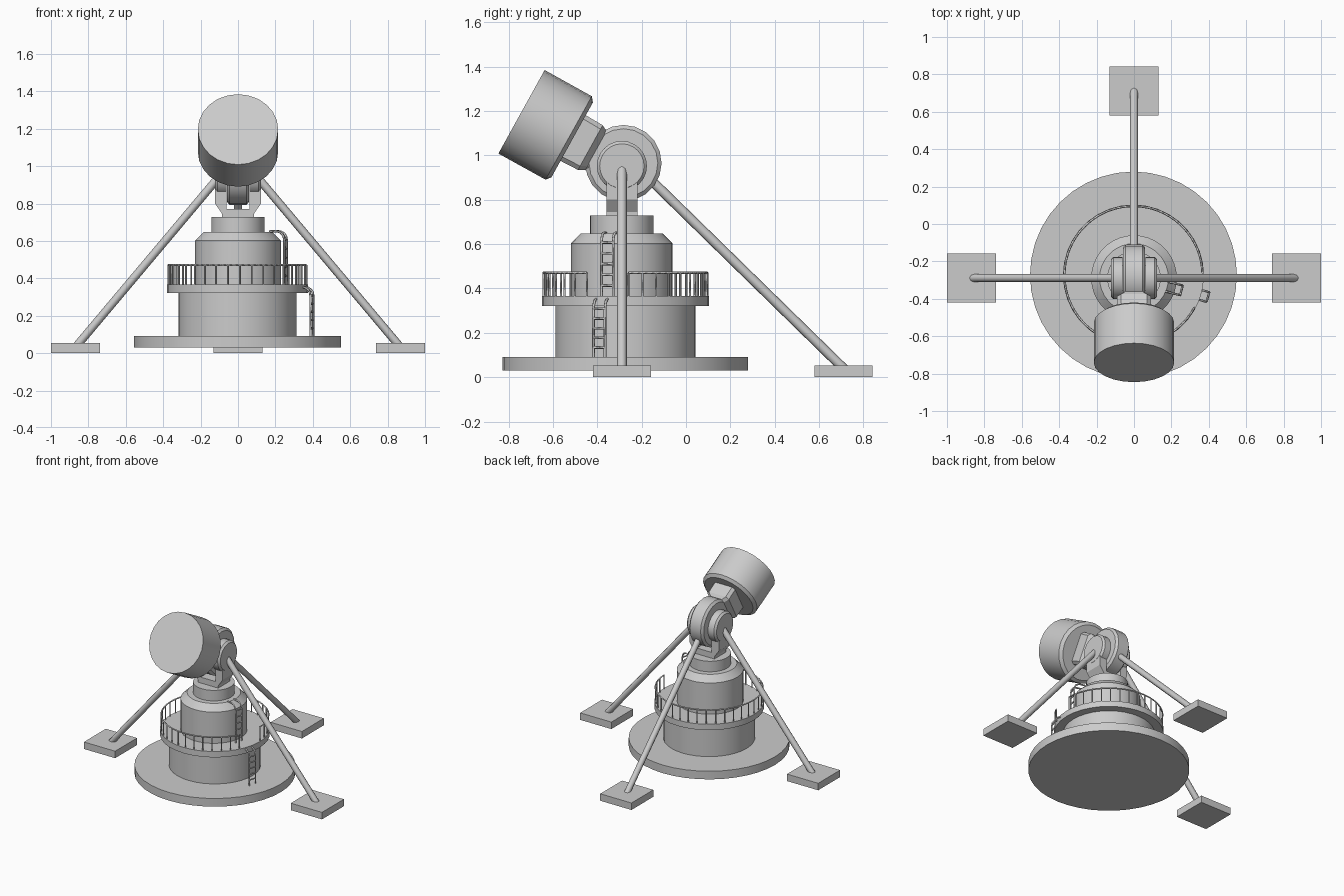
import bpy, bmesh
from math import sin, cos, pi, radians
from mathutils import Vector

if "Cube" in bpy.data.objects:
    bpy.data.objects.remove(bpy.data.objects["Cube"])

AXIS = (0, -0.289)          # upper tower and pivot axis
BASE = (-0.003, -0.273)     # base and deck axis
PIVOT = (0, -0.287, 0.955)
TILT = (radians(61), 0, 0)


def loft(name, rings, loc=(0, 0, 0), rot=(0, 0, 0), smooth=True):
    """Skin a list of equal-length closed rings and cap both ends."""
    bm = bmesh.new()
    vs = [[bm.verts.new(p) for p in ring] for ring in rings]
    n = len(vs[0])
    for a, b in zip(vs, vs[1:]):
        for i in range(n):
            bm.faces.new((a[i], a[(i + 1) % n], b[(i + 1) % n], b[i]))
    bm.faces.new(vs[0][::-1])
    bm.faces.new(vs[-1])
    bmesh.ops.recalc_face_normals(bm, faces=bm.faces)
    me = bpy.data.meshes.new(name)
    bm.to_mesh(me)
    bm.free()
    ob = bpy.data.objects.new(name, me)
    bpy.context.collection.objects.link(ob)
    ob.location, ob.rotation_euler = loc, rot
    if smooth:
        bpy.ops.object.select_all(action='DESELECT')
        ob.select_set(True)
        bpy.context.view_layer.objects.active = ob
        bpy.ops.object.shade_smooth_by_angle(angle=radians(30))
    return ob


def lathe(name, profile, loc, rot=(0, 0, 0), seg=36):
    """Round part from (radius, z) points."""
    rings = [[(r * cos(2 * pi * i / seg), r * sin(2 * pi * i / seg), z)
              for i in range(seg)] for r, z in profile]
    return loft(name, rings, loc, rot)


def tubes(name, paths, radius, res=0):
    """Several bent bars in one curve object."""
    cu = bpy.data.curves.new(name, 'CURVE')
    cu.dimensions = '3D'
    cu.bevel_depth, cu.bevel_resolution, cu.use_fill_caps = radius, res, True
    for pts in paths:
        sp = cu.splines.new('POLY')
        sp.points.add(len(pts) - 1)
        for p, co in zip(sp.points, pts):
            p.co = (*co, 1)
    ob = bpy.data.objects.new(name, cu)
    bpy.context.collection.objects.link(ob)


def polar(c, r, deg, z):
    return (c[0] + r * cos(radians(deg)), c[1] + r * sin(radians(deg)), z)


# Base disc, drum, deck and upper tower
lathe("base_disc", [(.553, .03), (.553, .092)], (*BASE, 0), seg=40)
lathe("lower_drum", [(.316, .08), (.316, .33)], (*BASE, 0))
lathe("deck", [(.377, .322), (.377, .366)], (*BASE, 0))
lathe("upper_tower", [(.229, .36), (.229, .603), (.184, .648), (.143, .648), (.143, .728)],
      (*AXIS, 0))

# Deck railing with a gap at the ladder
posts = [[polar(BASE, .369, 2 + 10 * i, z) for z in (.36, .47)] for i in range(34)]
tubes("railing_posts", posts, .005)
tubes("railing_top", [[polar(BASE, .369, 2 + 5 * i, .471) for i in range(67)]], .006)


# Ladders with hooked tops
def ladder(name, c, ang, r_out, r_in, z0, z1, rungs):
    u = Vector((cos(radians(ang)), sin(radians(ang)), 0))
    side = Vector((-u.y, u.x, 0)) * .027
    o = Vector((c[0], c[1], 0))
    h = .045
    at = lambda r, z: o + u * r + Vector((0, 0, z))
    path = [at(r_out, z0), at(r_out, z1 - h)]
    path += [at(r_out - h + h * cos(t), z1 - h + h * sin(t))
             for t in (pi / 8, pi / 4, 3 * pi / 8, pi / 2)]
    path.append(at(r_in, z1))
    bars = [[p + side * s for p in path] for s in (-1, 1)]
    step = (z1 - h - z0) / rungs
    for i in range(rungs):
        m = at(r_out, z0 + step * (i + 1))
        bars.append([m - side, m + side])
    tubes(name, bars, .006)


ladder("lower_ladder", BASE, -16.5, .415, .355, .09, .353, 5)
ladder("upper_ladder", AXIS, -14.5, .262, .18, .365, .652, 5)

# U-shaped yoke with round ears
half = [(.085, .72), (.085, .745), (.123, .80), (.123, .955), (.062, .955), (.062, .772)]
outline = half + [(-x, z) for x, z in reversed(half)]
loft("yoke", [[(x, y, z) for x, z in outline] for y in (-.07, .07)],
     (*AXIS, 0), smooth=False)
for s, side in ((1, "right"), (-1, "left")):
    lathe("yoke_ear_" + side, [(.113, .061), (.113, .11), (.10, .124)],
          (0, -.289, .952), (0, s * pi / 2, 0), 24)

# Elevation joint disc between the ears
lathe("joint_disc", [(.155, -.06), (.172, -.045), (.172, .045), (.155, .06)],
      (0, -.282, .965), (0, pi / 2, 0), 20)


# Chamfered arm from the joint to the head
def section(hx, hy, z, c=.02):
    q = [(hx, hy - c), (hx - c, hy)]
    q += [(-x, y) for x, y in reversed(q)]
    q += [(-x, -y) for x, y in q]
    return [(x, y, z) for x, y in q]


loft("head_arm", [section(.058, .10, .03), section(.058, .10, .135),
                  section(.09, .115, .165), section(.09, .118, .27)],
     PIVOT, TILT, smooth=False)

# Cylindrical head
lathe("head_drum", [(.193, .255), (.215, .273), (.215, .516)],
      (0, -.290, .946), TILT, 24)

# Three bracing struts and foot pads
feet = {"left": ((-.87, -.289, .03), (-.10, -.289, .945), (-.868, -.289)),
        "right": ((.87, -.289, .03), (.10, -.289, .945), (.868, -.289)),
        "back": ((0, .715, .035), (0, -.18, .91), (0, .710))}
for name, (a, b, pad) in feet.items():
    tubes("strut_" + name, [[a, b]], .022, 2)
    loft("foot_pad_" + name,
         [[(x * .131, y * .131, z) for x, y in ((-1, -1), (1, -1), (1, 1), (-1, 1))]
          for z in (0, .053)], (*pad, 0), smooth=False)
